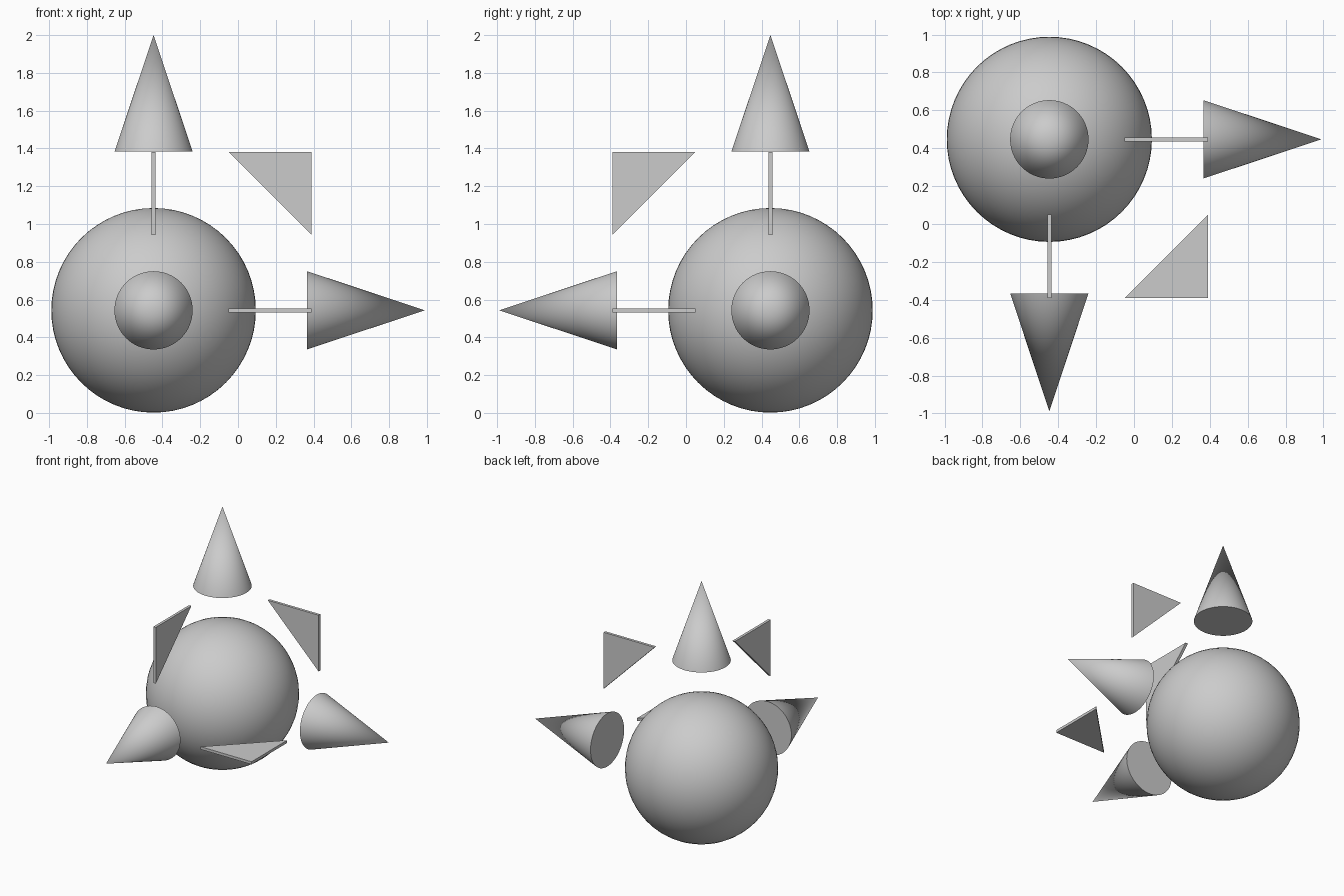
import bpy, bmesh, math
from mathutils import Vector

if "Cube" in bpy.data.objects:
    bpy.data.objects.remove(bpy.data.objects["Cube"])

CENTRE = Vector((-0.447, 0.447, 0.543))
AXES = {"x": Vector((1, 0, 0)), "y": Vector((0, -1, 0)), "z": Vector((0, 0, 1))}


def smooth():
    bpy.ops.object.shade_smooth_by_angle(angle=math.radians(35))


# Central ball
bpy.ops.mesh.primitive_uv_sphere_add(segments=64, ring_count=32, radius=0.5415, location=CENTRE)
bpy.context.object.name = "centre_ball"
smooth()


# Arrowhead cones along each axis
def cone(axis, start, end):
    d = AXES[axis]
    bpy.ops.mesh.primitive_cone_add(
        vertices=64, radius1=0.207, radius2=0, depth=end - start,
        location=CENTRE + d * (start + end) / 2,
        rotation=d.to_track_quat('Z', 'Y').to_euler())
    bpy.context.object.name = axis + "_arrowhead"
    smooth()


cone("x", 0.813, 1.435)
cone("y", 0.813, 1.435)
cone("z", 0.840, 1.457)


# Thin triangular plane handles between each pair of axes
def plane_handle(a, b, thickness=0.021, near=0.398, far=0.837):
    u, v = AXES[a], AXES[b]
    n = u.cross(v) * thickness / 2
    corners = [u * far + v * far, u * near + v * far, u * far + v * near]
    bm = bmesh.new()
    lower = [bm.verts.new(CENTRE + c - n) for c in corners]
    upper = [bm.verts.new(CENTRE + c + n) for c in corners]
    bm.faces.new(lower)
    bm.faces.new(upper)
    for i in range(3):
        j = (i + 1) % 3
        bm.faces.new((lower[i], lower[j], upper[j], upper[i]))
    bmesh.ops.recalc_face_normals(bm, faces=bm.faces)
    name = f"{a}{b}_plane_handle"
    mesh = bpy.data.meshes.new(name)
    bm.to_mesh(mesh)
    bm.free()
    bpy.context.collection.objects.link(bpy.data.objects.new(name, mesh))


for pair in ("xy", "xz", "yz"):
    plane_handle(*pair)
